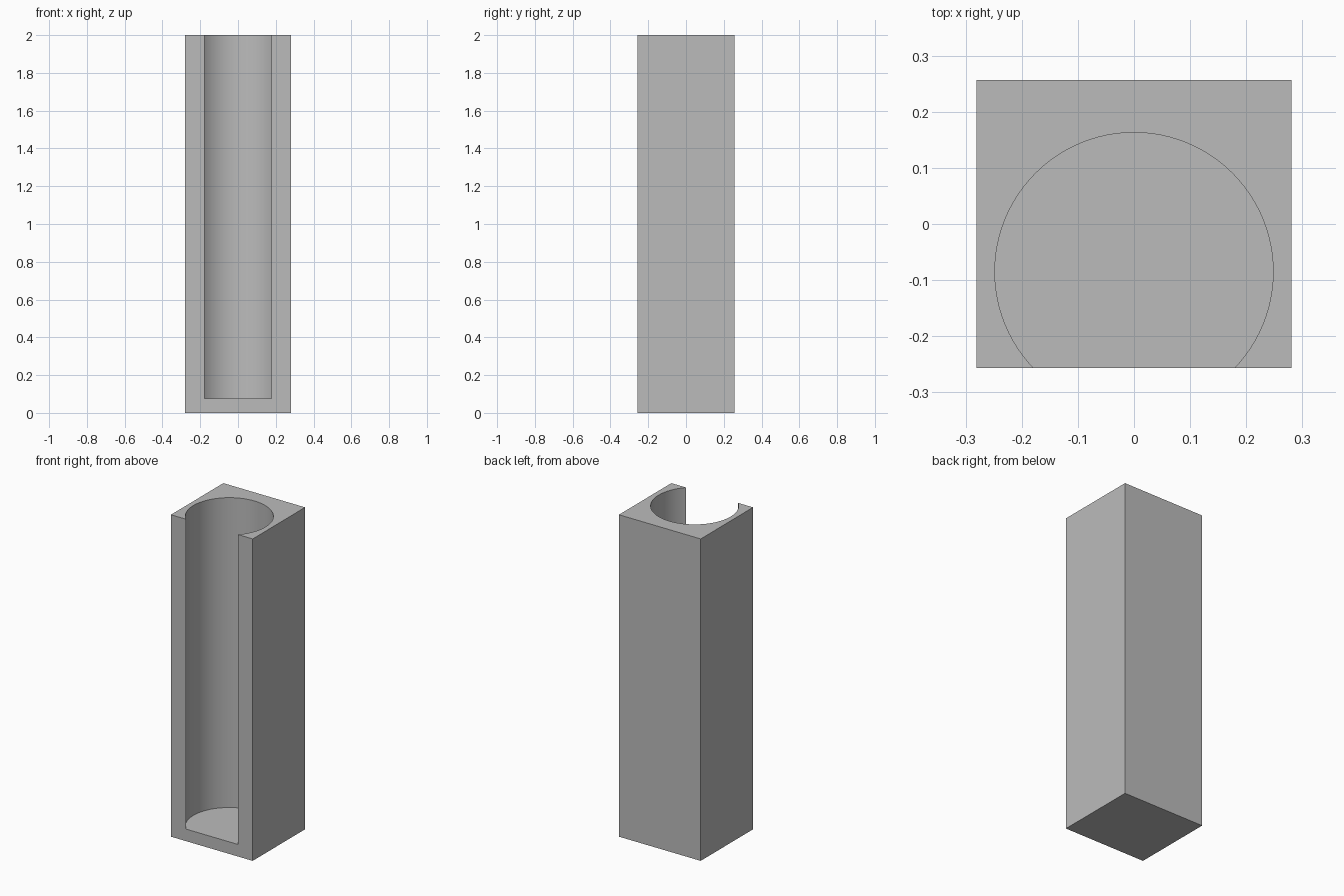
import bpy
import math

WIDTH, DEPTH, HEIGHT = 0.562, 0.514, 2.0
BORE_RADIUS, BORE_Y, FLOOR_Z = 0.248, -0.085, 0.075

default_cube = bpy.data.objects.get("Cube")
if default_cube:
    bpy.data.objects.remove(default_cube, do_unlink=True)

# Plain grey material
grey = bpy.data.materials.new("plain grey")
grey.use_nodes = True
colour = (0.5, 0.5, 0.5, 1.0)
grey.diffuse_color = colour
grey.node_tree.nodes["Principled BSDF"].inputs["Base Color"].default_value = colour

# Rectangular block
bpy.ops.mesh.primitive_cube_add(size=1, location=(0, 0, HEIGHT / 2))
holder = bpy.context.object
holder.name = "holder_block"
holder.scale = (WIDTH, DEPTH, HEIGHT)
bpy.ops.object.transform_apply(location=True, rotation=False, scale=True)
holder.data.materials.append(grey)

# Round bore, open at the top and breaking through the front
bpy.ops.mesh.primitive_cylinder_add(
    vertices=96, radius=BORE_RADIUS, depth=HEIGHT,
    location=(0, BORE_Y, FLOOR_Z + HEIGHT / 2))
cutter = bpy.context.object
cutter.name = "bore_cutter"
cutter.hide_render = True
cutter.data.materials.append(grey)

bore = holder.modifiers.new("bore", "BOOLEAN")
bore.operation = "DIFFERENCE"
bore.solver = "EXACT"
bore.object = cutter

# Bake the cut and drop the cutter
bpy.ops.object.select_all(action="DESELECT")
holder.select_set(True)
bpy.context.view_layer.objects.active = holder
bpy.ops.object.modifier_apply(modifier=bore.name)
bpy.data.objects.remove(cutter, do_unlink=True)

# Smooth bore wall, crisp edges
bpy.ops.object.shade_smooth_by_angle(angle=math.radians(30))
